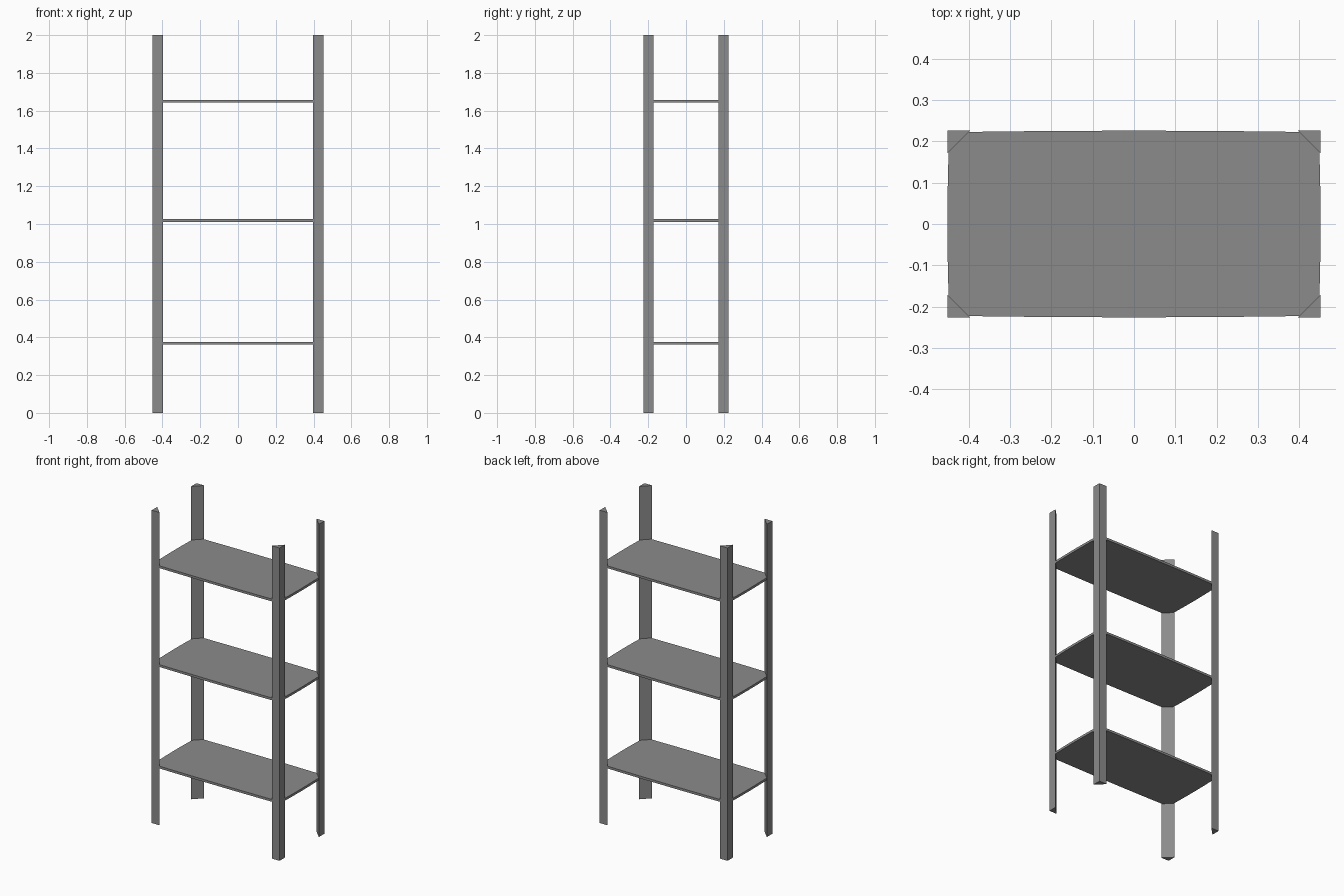
import bpy, bmesh

if "Cube" in bpy.data.objects:
    bpy.data.objects.remove(bpy.data.objects["Cube"])

HX, HY = 0.452, 0.226   # half width and half depth
LEG = 0.055             # leg of the triangular corner posts
BOW = 0.003             # slight outward bow of the shelf edges

# Dark grey for the whole unit
grey = bpy.data.materials.new("dark_grey")
grey.diffuse_color = (0.26, 0.26, 0.26, 1)
grey.use_nodes = True
grey.node_tree.nodes["Principled BSDF"].inputs["Base Color"].default_value = grey.diffuse_color


def prism(name, outline, z0, z1):
    bm = bmesh.new()
    face = bm.faces.new([bm.verts.new((x, y, z0)) for x, y in outline])
    ext = bmesh.ops.extrude_face_region(bm, geom=[face])
    top = [v for v in ext["geom"] if isinstance(v, bmesh.types.BMVert)]
    bmesh.ops.translate(bm, verts=top, vec=(0, 0, z1 - z0))
    bmesh.ops.recalc_face_normals(bm, faces=bm.faces[:])
    me = bpy.data.meshes.new(name)
    bm.to_mesh(me)
    bm.free()
    me.materials.append(grey)
    ob = bpy.data.objects.new(name, me)
    bpy.context.collection.objects.link(ob)
    return ob


# Triangular posts, right angle at the outer corner
for sy, depth in ((-1, "front"), (1, "back")):
    for sx, side in ((-1, "left"), (1, "right")):
        prism(f"{depth}_{side}_post",
              [(sx * HX, sy * HY),
               (sx * (HX - LEG), sy * HY),
               (sx * HX, sy * (HY - LEG))], 0, 2)

# Shelf outline: cut corners that meet the posts, gently bowed edges
N = 7
ts = [-1 + 2 * i / N for i in range(N + 1)]
ax, ay = HX - 0.052, HY - 0.052
long_side = [(ax * t, -HY + BOW * t * t) for t in ts]
short_side = [(HX - BOW * t * t, ay * t) for t in ts]
half = long_side + short_side
outline = half + [(-x, -y) for x, y in half]

# Three shelves
for name, z in (("lower_shelf", 0.369), ("middle_shelf", 1.018), ("upper_shelf", 1.65)):
    prism(name, outline, z - 0.0075, z + 0.0075)
